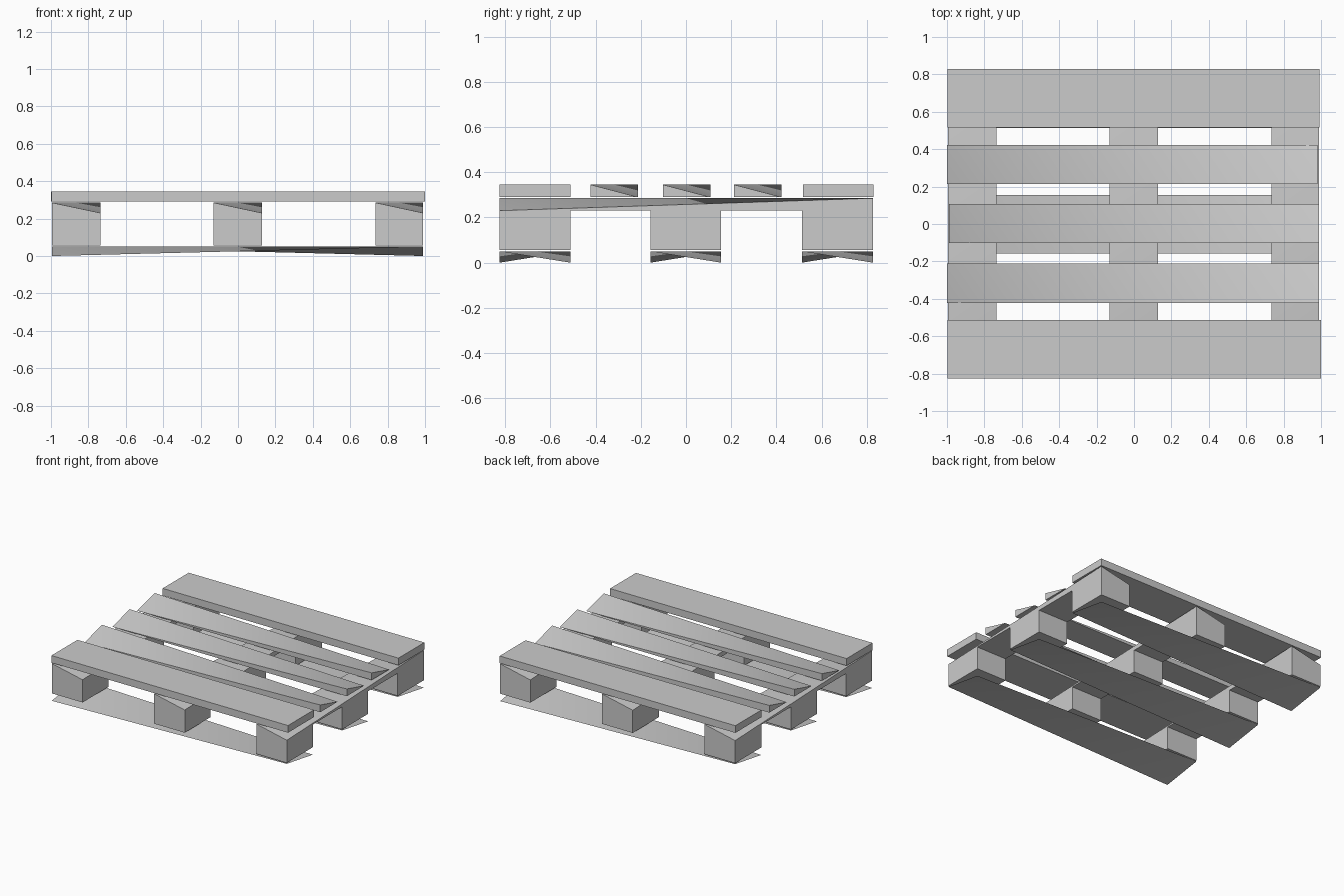
import bpy, bmesh, math

if "Cube" in bpy.data.objects:
    bpy.data.objects.remove(bpy.data.objects["Cube"])

wood = bpy.data.materials.new("plain_grey")
wood.diffuse_color = (0.6, 0.6, 0.6, 1)
wood.use_nodes = True
wood.node_tree.nodes["Principled BSDF"].inputs["Base Color"].default_value = wood.diffuse_color


def make(name, bm, smooth=False):
    mesh = bpy.data.meshes.new(name)
    bm.to_mesh(mesh)
    bm.free()
    mesh.materials.append(wood)
    obj = bpy.data.objects.new(name, mesh)
    bpy.context.collection.objects.link(obj)
    if smooth:
        bpy.ops.object.select_all(action='DESELECT')
        obj.select_set(True)
        bpy.context.view_layer.objects.active = obj
        bpy.ops.object.shade_smooth_by_angle(angle=math.radians(35))


def corners(x0, x1, y0, y1):
    # counter-clockwise: front left, front right, back right, back left
    return [(x0, y0), (x1, y0), (x1, y1), (x0, y1)]


def box(name, x0, x1, y0, y1, z0, z1):
    bm = bmesh.new()
    c = corners(x0, x1, y0, y1)
    low = [bm.verts.new((*p, z0)) for p in c]
    high = [bm.verts.new((*p, z1)) for p in c]
    bm.faces.new(low[::-1])
    bm.faces.new(high)
    for i in range(4):
        j = (i + 1) % 4
        bm.faces.new((low[i], low[j], high[j], high[i]))
    make(name, bm)


def wedge(name, x0, x1, y0, y1, z0, z1, first):
    """Plank with a diagonal ridge from corner `first` to its opposite."""
    bm = bmesh.new()
    c = corners(x0, x1, y0, y1)
    low = [bm.verts.new((*p, z0)) for p in c]
    a, b, d, e = [(first + k) % 4 for k in range(4)]
    ha, hd = bm.verts.new((*c[a], z1)), bm.verts.new((*c[d], z1))
    bm.faces.new(low[::-1])
    for f in ((ha, low[b], hd), (hd, low[e], ha),
              (low[a], low[b], ha), (low[b], low[d], hd),
              (low[d], low[e], hd), (low[e], low[a], ha)):
        bm.faces.new(f)
    make(name, bm, True)


def folded_sheet(name, x0, x1, y0, y1, z0, z1):
    """Thin runner folded along its front-right to back-left diagonal."""
    bm = bmesh.new()
    fl, fr, br, bl = [bm.verts.new((*p, z)) for p, z in
                      zip(corners(x0, x1, y0, y1), (z0, z1, z0, z1))]
    bm.faces.new((fl, fr, bl))
    bm.faces.new((fr, br, bl))
    make(name, bm, True)


rows = [("front", -0.825, -0.512), ("middle", -0.157, 0.155), ("back", 0.513, 0.828)]
columns = [("left", -0.995, -0.735), ("centre", -0.13, 0.128), ("right", 0.735, 0.99)]

# Bottom runners and the nine blocks
for row, y0, y1 in rows:
    folded_sheet(row + "_runner", -0.995, 0.99, y0, y1, 0.0, 0.05)
    for col, x0, x1 in columns:
        box(f"{row}_{col}_block", x0, x1, y0, y1, 0.057, 0.23)

# Stringers across the blocks
for col, x0, x1 in columns:
    wedge(col + "_stringer", x0, x1, -0.825, 0.828, 0.23, 0.285, 0)

# Full boards at the front and back of the deck
box("front_deck_board", -0.998, 1.0, -0.825, -0.512, 0.29, 0.345)
box("back_deck_board", -0.998, 0.993, 0.517, 0.83, 0.29, 0.345)

# Three narrow slats between them
for name, x0, x1, y in [("front_slat", -1.0, 0.99, -0.317),
                        ("middle_slat", -0.99, 0.99, 0.003),
                        ("back_slat", -1.0, 0.98, 0.318)]:
    wedge(name, x0, x1, y - 0.105, y + 0.105, 0.29, 0.345, 1)
